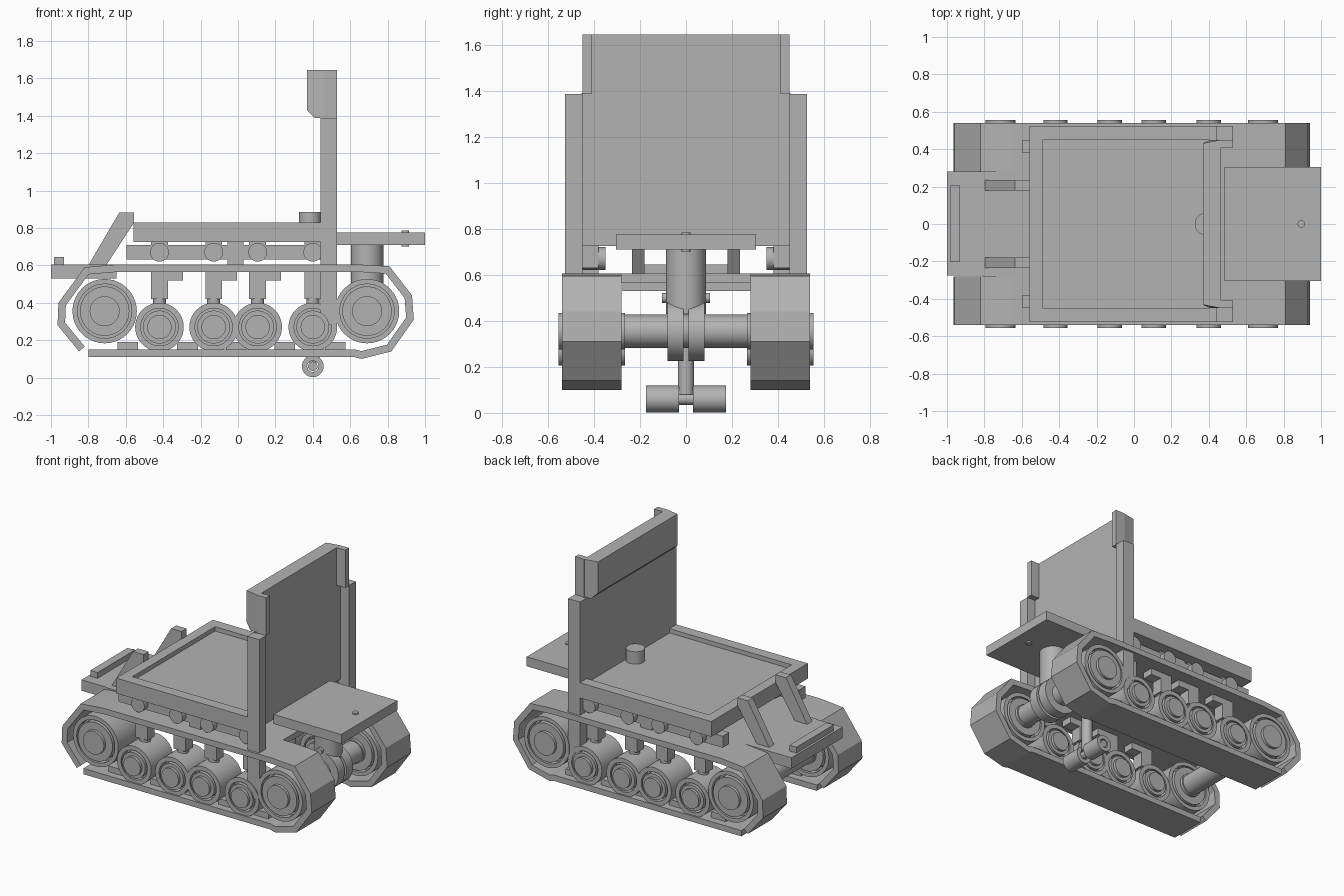
import bpy, bmesh, math
from mathutils import Vector, Matrix

cube = bpy.data.objects.get("Cube")
if cube:
    bpy.data.objects.remove(cube, do_unlink=True)

GREY = (0.45, 0.45, 0.45, 1)
mat = bpy.data.materials.new("plain grey")
mat.use_nodes = True
mat.diffuse_color = GREY
mat.node_tree.nodes["Principled BSDF"].inputs["Base Color"].default_value = GREY


def finish(name, bm, smooth=False):
    bmesh.ops.recalc_face_normals(bm, faces=bm.faces)
    mesh = bpy.data.meshes.new(name)
    bm.to_mesh(mesh)
    bm.free()
    mesh.materials.append(mat)
    obj = bpy.data.objects.new(name, mesh)
    bpy.context.collection.objects.link(obj)
    if smooth:
        bpy.ops.object.select_all(action='DESELECT')
        obj.select_set(True)
        bpy.context.view_layer.objects.active = obj
        bpy.ops.object.shade_smooth_by_angle(angle=math.radians(30))
    return obj


def box(name, x, y, z):
    bm = bmesh.new()
    bmesh.ops.create_cube(bm, size=1)
    for v in bm.verts:
        v.co = [r[0] + (c + 0.5) * (r[1] - r[0]) for c, r in zip(v.co, (x, y, z))]
    return finish(name, bm)


def prism(name, outline, y0, y1):
    """Extrude an x-z outline along y."""
    bm = bmesh.new()
    face = bm.faces.new([bm.verts.new((x, y0, z)) for x, z in outline])
    ext = bmesh.ops.extrude_face_region(bm, geom=[face])
    bmesh.ops.translate(bm, vec=(0, y1 - y0, 0),
                        verts=[v for v in ext["geom"] if isinstance(v, bmesh.types.BMVert)])
    return finish(name, bm)


def lathe(name, profile, centre, upright=False):
    """Spin (radius, distance) points about y, or about z when upright."""
    bm = bmesh.new()
    verts = [bm.verts.new((r, 0, d)) for r, d in profile]
    edges = [bm.edges.new(p) for p in zip(verts, verts[1:])]
    bmesh.ops.spin(bm, geom=verts + edges, cent=(0, 0, 0), axis=(0, 0, 1),
                   angle=math.tau, steps=40)
    bmesh.ops.remove_doubles(bm, verts=bm.verts, dist=0.0001)
    if not upright:
        bm.transform(Matrix.Rotation(-math.pi / 2, 4, 'X'))
    bm.transform(Matrix.Translation(centre))
    return finish(name, bm, True)


def cylinder(name, radius, start, end, centre, upright=False):
    return lathe(name, [(0, start), (radius, start), (radius, end), (0, end)], centre, upright)


def wheel(name, radius, groove, inner, hub, centre):
    half = [(0, 0.145), (hub, 0.145), (hub, 0.125), (inner, 0.125), (inner, 0.07),
            (groove, 0.07), (groove, 0.12), (radius, 0.12)]
    return lathe(name, half + [(r, -d) for r, d in reversed(half)], centre)


def strip(outer, thick):
    """Close an open outline by offsetting it to its right side."""
    pts = [Vector(p) for p in outer]
    inner = []
    for i, p in enumerate(pts):
        normals = []
        for a, b in ((i - 1, i), (i, i + 1)):
            if a >= 0 and b < len(pts):
                d = (pts[b] - pts[a]).normalized()
                normals.append(Vector((d.y, -d.x)))
        n = sum(normals, Vector((0, 0))).normalized()
        inner.append(p + n * thick / n.dot(normals[0]))
    return pts + inner[::-1]


ROAD = (-0.42, -0.13, 0.105, 0.40)
BIG = (-0.713, 0.69)
TRACK = [(-0.85, 0.14), (-0.965, 0.28), (-0.96, 0.40), (-0.82, 0.59), (-0.645, 0.605),
         (0.64, 0.605), (0.81, 0.595), (0.93, 0.44), (0.94, 0.31), (0.82, 0.14),
         (0.66, 0.10), (0.62, 0.11), (-0.80, 0.11)]

# Running gear, mirrored on both sides
for side, s in (("front", -1), ("back", 1)):
    def span(a, b):
        return sorted((s * a, s * b))
    y = s * 0.41
    prism(side + "_track", strip(TRACK, 0.04), *span(0.28, 0.54))
    for x in BIG:
        wheel(side + "_end_wheel", 0.172, 0.145, 0.132, 0.08, (x, y, 0.355))
    for x in ROAD:
        wheel(side + "_road_wheel", 0.13, 0.1, 0.088, 0.065, (x, y, 0.27))
        box(side + "_suspension_arm", (x - 0.045, x + 0.125), span(0.37, 0.45), (0.52, 0.57))
        box(side + "_suspension_post", (x - 0.045, x + 0.045), span(0.37, 0.45), (0.42, 0.52))
        cylinder(side + "_suspension_rod", 0.035, 0.37, 0.42, (x, y, 0), True)
        cylinder(side + "_deck_roller", 0.05, -0.07, 0.07, (x, s * 0.42, 0.67))
        box(side + "_roller_block", (x - 0.045, x + 0.045), span(0.38, 0.45), (0.70, 0.73))
    for x in (-0.59, -0.27, -0.01, 0.25, 0.52):
        box(side + "_track_pad", (x - 0.055, x + 0.055), span(0.33, 0.49), (0.145, 0.19))

    # Deck supports, posts and sloping arms
    box(side + "_deck_rail", (-0.595, 0.45), span(0.38, 0.45), (0.63, 0.71))
    box(side + "_rail_support", (-0.055, 0.03), span(0.38, 0.45), (0.60, 0.73))
    box(side + "_deck_rim", (-0.56, 0.445), span(0.45, 0.525), (0.79, 0.83))
    box(side + "_wall_post", (0.44, 0.53), span(0.45, 0.525), (0.28, 1.385))
    box(side + "_hood_cheek", (0.46, 0.53), span(0.41, 0.45), (1.385, 1.645))
    prism(side + "_sloping_arm", [(-0.80, 0.60), (-0.635, 0.882), (-0.555, 0.882),
                                  (-0.555, 0.83), (-0.705, 0.60)], *span(0.18, 0.235))

    # Pivot collars and small twin rollers
    cylinder(side + "_pivot_collar", 0.13, -0.035, 0.035, (0.69, s * 0.045, 0.355))
    cylinder(side + "_pivot_pin", 0.022, -0.05, 0.05, (0.69, s * 0.055, 0.50))
    lathe(side + "_jockey_roller", [(0.03, -0.072), (0.058, -0.072), (0.058, 0.072),
                                    (0.03, 0.072), (0.03, -0.072)], (0.40, s * 0.102, 0.06))

# Chassis and axles
box("chassis_plate", (-0.81, 0.54), (-0.28, 0.28), (0.565, 0.605))
for x in BIG:
    cylinder("axle", 0.072, -0.30, 0.30, (x, 0, 0.355))

# Nose plate and bumper
box("nose_plate", (-1.0, -0.65), (-0.275, 0.28), (0.53, 0.605))
box("bumper", (-0.985, -0.93), (-0.2, 0.205), (0.60, 0.645))

# Cargo deck with shallow recess
box("deck_floor", (-0.56, 0.465), (-0.525, 0.525), (0.725, 0.80))
box("deck_end_rim", (-0.56, -0.49), (-0.45, 0.45), (0.79, 0.83))
cylinder("deck_knob", 0.06, 0.79, 0.885, (0.385, 0, 0), True)

# Upright wall and its hood
box("wall_panel", (0.44, 0.465), (-0.455, 0.455), (0.725, 1.39))
hood = prism("wall_hood", [(0.368, 1.43), (0.41, 1.388), (0.465, 1.388),
                           (0.465, 1.645), (0.368, 1.645)], -0.45, 0.45)
for v in hood.data.vertices:
    if v.co.x < 0.37:
        v.co.y *= 0.96

# Rear platform on its pivot column
box("rear_platform", (0.485, 1.0), (-0.305, 0.305), (0.71, 0.775))
cylinder("platform_pin", 0.02, 0.70, 0.785, (0.895, 0, 0), True)
cylinder("platform_column", 0.087, 0.43, 0.715, (0.69, 0, 0), True)

# Jockey stem
cylinder("jockey_stem", 0.035, 0.08, 0.57, (0.40, 0, 0), True)
cylinder("jockey_axle", 0.025, -0.17, 0.17, (0.40, 0, 0.06))
